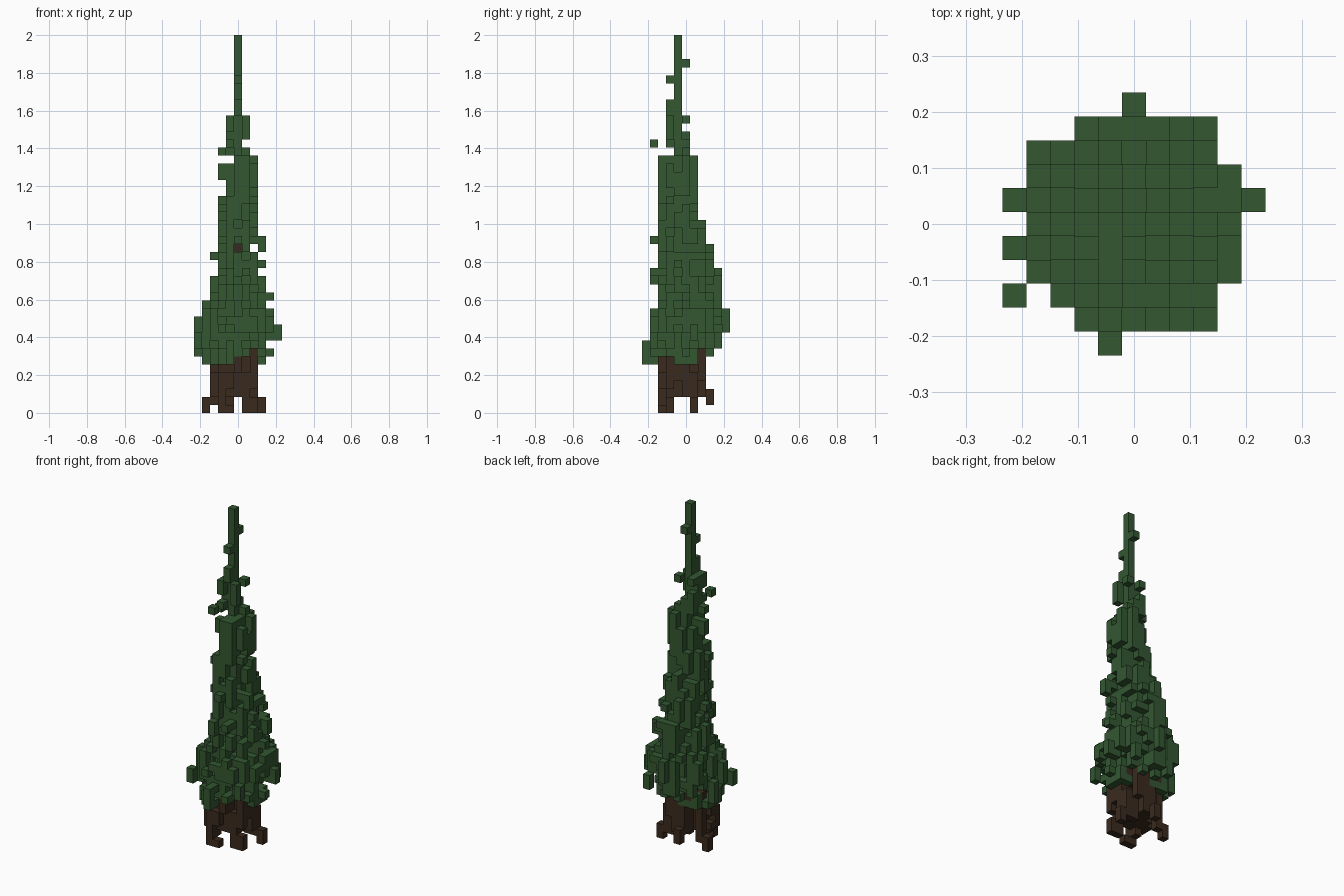
import bpy, bmesh, random
from math import hypot
from mathutils import Vector

cube = bpy.data.objects.get("Cube")
if cube:
    bpy.data.objects.remove(cube)

UNIT = 2 / 47          # edge of one block
rng = random.Random(8)


def material(name, rgb):
    mat = bpy.data.materials.new(name)
    mat.use_nodes = True
    mat.diffuse_color = (*rgb, 1)
    bsdf = mat.node_tree.nodes["Principled BSDF"]
    bsdf.inputs["Base Color"].default_value = (*rgb, 1)
    bsdf.inputs["Roughness"].default_value = 0.9
    return mat


def ragged_tier(cells, z0, z1, x0, x1, y0, y1, core, keep):
    """Fill an elliptical tier of blocks whose rim is broken into short strands."""
    cx, cy = (x0 + x1) / 2, (y0 + y1) / 2
    rx, ry = (x1 - x0 + 1) / 2, (y1 - y0 + 1) / 2
    for x in range(x0, x1 + 1):
        for y in range(y0, y1 + 1):
            r = hypot((x - cx) / rx, (y - cy) / ry)
            filled = rng.random() < keep
            for z in range(z0, z1):
                if rng.random() < 0.6:
                    filled = rng.random() < keep
                if r < core or (r < 1.03 and filled):
                    cells.add((x, y, z))


def strand(cells, x, y, z0, z1):
    cells.update((x, y, z) for z in range(z0, z1 + 1))


def block_object(name, cells, mat):
    """Make one mesh from the exposed sides of all blocks."""
    bm = bmesh.new()
    corners = {}

    def vert(p):
        key = tuple(round(c * 2) for c in p)
        if key not in corners:
            corners[key] = bm.verts.new(p * UNIT)
        return corners[key]

    axes = [Vector(a) for a in ((1, 0, 0), (0, 1, 0), (0, 0, 1))]
    for cell in sorted(cells):
        centre = Vector(cell) + Vector((0, 0, 0.5))
        for a in range(3):
            for sign in (-1, 1):
                n = axes[a] * sign
                if tuple(int(c) for c in Vector(cell) + n) in cells:
                    continue
                u, v = axes[(a + 1) % 3] / 2, axes[(a + 2) % 3] / 2 * sign
                mid = centre + n / 2
                bm.faces.new([vert(mid + d) for d in (-u - v, u - v, u + v, v - u)])
    mesh = bpy.data.meshes.new(name)
    bm.to_mesh(mesh)
    bm.free()
    mesh.materials.append(mat)
    obj = bpy.data.objects.new(name, mesh)
    bpy.context.collection.objects.link(obj)


# Foliage tiers: top layer, then x and y limits in blocks
leaves = set()
bottom = 6
for top, *limits in (
        (8, -4, 3, -4, 3), (10, -4, 3, -4, 4), (13, -4, 4, -4, 4),
        (14, -4, 3, -3, 4), (17, -3, 3, -3, 4), (18, -2, 2, -4, 4),
        (21, -2, 2, -3, 3), (23, -2, 2, -3, 2), (27, -2, 2, -3, 1),
        (32, -1, 2, -3, 1), (37, -1, 1, -2, 0), (39, 0, 0, -2, -1),
        (47, 0, 0, -1, -1)):
    low = bottom < 8
    ragged_tier(leaves, bottom, top, *limits,
                core=0 if low else 0.6, keep=0.45 if low else 0.52)
    bottom = top

# Twigs sticking out of the foliage
for twig in ((-5, 1, 7, 9), (-5, -1, 9, 11), (-5, -3, 8, 9), (5, 1, 9, 10),
             (4, 1, 9, 12), (0, 5, 10, 12), (-1, -5, 6, 8), (3, 4, 8, 9),
             (-4, 3, 10, 12), (3, -4, 8, 9), (4, 0, 14, 14), (4, 0, 7, 7),
             (3, -1, 18, 18), (-3, 0, 19, 19), (3, -2, 20, 21), (0, -4, 21, 21),
             (-1, -4, 16, 17), (0, 2, 23, 23),
             (-1, -4, 33, 33), (-2, -1, 29, 30), (-2, -1, 32, 32),
             (0, -2, 41, 41), (0, 0, 43, 43)):
    strand(leaves, *twig)

# Unbroken leader running up the middle
strand(leaves, 0, -1, 8, 46)

# Small gap where the stem shows through
leaves = {c for c in leaves if not (c[2] == 20 and (c[0] == 2 or c[0] == 0 and c[1] < 0))}

# Trunk with a bit of inner stem and stepped roots
wood = set()
ragged_tier(wood, 2, 8, -3, 2, -3, 2, core=0.6, keep=0.5)
strand(wood, 0, -1, 19, 20)
for root in ((-4, 1, 0, 1), (-3, 1, 1, 5), (-1, -3, 0, 0), (-2, -3, 0, 4),
             (-2, -2, 1, 5), (2, -2, 0, 1), (1, -2, 0, 4), (3, 1, 0, 1),
             (2, 1, 1, 4), (1, 1, 1, 3), (-1, 3, 1, 2), (-1, 2, 2, 5)):
    strand(wood, *root)

block_object("foliage", leaves - wood, material("dark green", (0.033, 0.096, 0.031)))
block_object("trunk", wood, material("dark brown", (0.042, 0.023, 0.013)))
